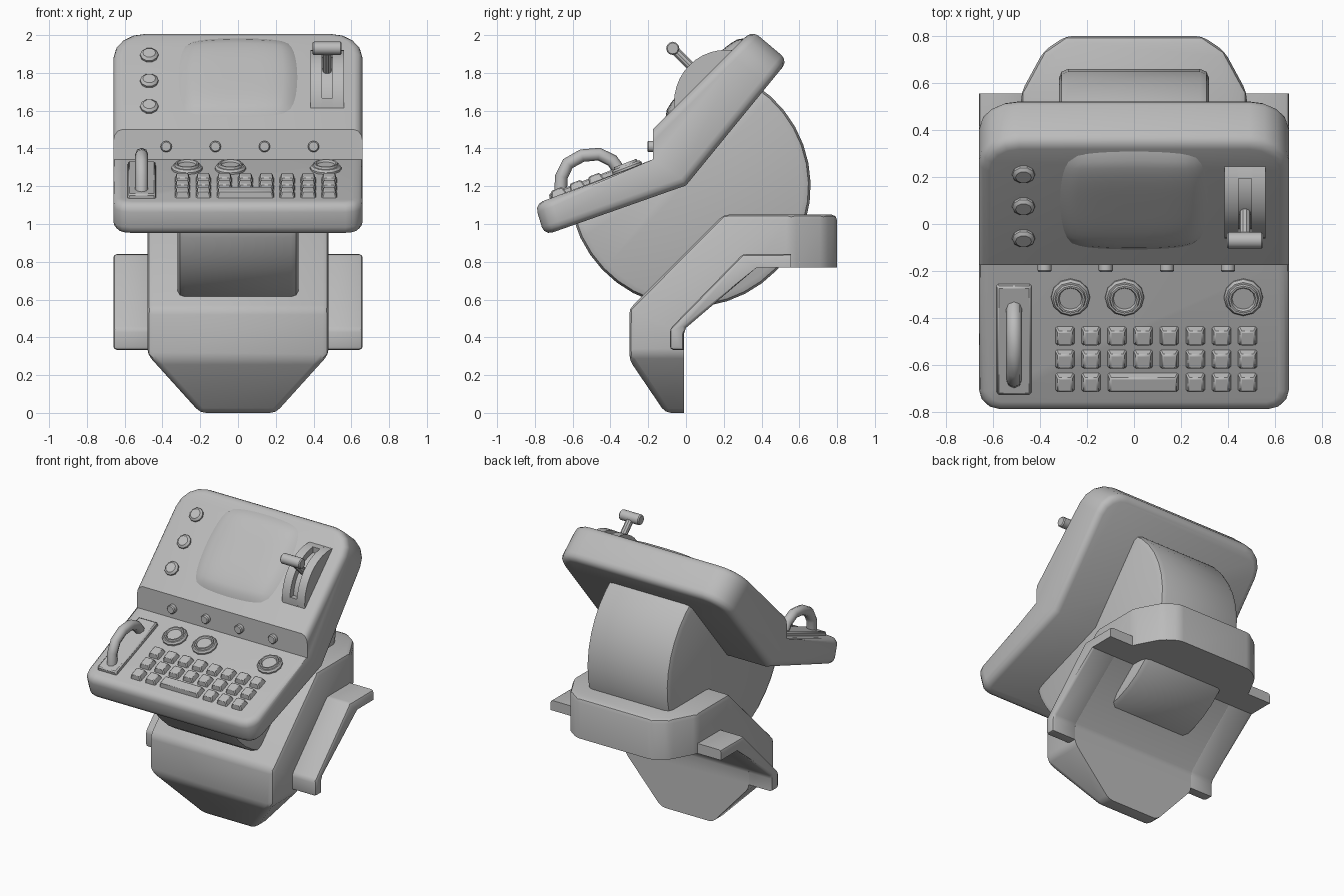
import bpy, bmesh
from math import sin, cos, radians, atan2
from mathutils import Matrix, Vector

if "Cube" in bpy.data.objects:
    bpy.data.objects.remove(bpy.data.objects["Cube"])

grey = bpy.data.materials.new("plain_grey")
grey.use_nodes = True
grey.diffuse_color = (0.5, 0.5, 0.5, 1)
grey.node_tree.nodes["Principled BSDF"].inputs["Base Color"].default_value = (0.5, 0.5, 0.5, 1)


def finish(name, bm, angle=35):
    bmesh.ops.recalc_face_normals(bm, faces=bm.faces)
    mesh = bpy.data.meshes.new(name)
    bm.to_mesh(mesh)
    bm.free()
    mesh.materials.append(grey)
    ob = bpy.data.objects.new(name, mesh)
    bpy.context.collection.objects.link(ob)
    bpy.ops.object.select_all(action='DESELECT')
    ob.select_set(True)
    bpy.context.view_layer.objects.active = ob
    bpy.ops.object.shade_smooth_by_angle(angle=radians(angle))
    return ob


def prism(points, x0, x1):
    """Extrude a side profile of (y, z) points from x0 to x1."""
    bm = bmesh.new()
    face = bm.faces.new([bm.verts.new((x0, y, z)) for y, z in points])
    new = bmesh.ops.extrude_face_region(bm, geom=[face])["geom"]
    bmesh.ops.translate(bm, vec=(x1 - x0, 0, 0), verts=[v for v in new if isinstance(v, bmesh.types.BMVert)])
    bmesh.ops.recalc_face_normals(bm, faces=bm.faces)
    return bm


def bevel(bm, edges, width, segments=2):
    bmesh.ops.bevel(bm, geom=list(edges), offset=width, segments=segments, profile=0.5,
                    affect='EDGES', clamp_overlap=True)


def sharp(bm, angle=0.6):
    return [e for e in bm.edges if e.is_manifold and e.calc_face_angle_signed() > angle]


def arc(cy, cz, r, a0, a1, steps):
    angles = [radians(a0 + (a1 - a0) * i / steps) for i in range(steps + 1)]
    return [(cy + r * cos(a), cz + r * sin(a)) for a in angles]


def frame(y0, z0, y1, z1):
    """Placement on a tilted panel: local z is the panel normal."""
    tilt = Matrix.Rotation(atan2(z1 - z0, y1 - y0), 4, 'X')
    return lambda x, y: Matrix.Translation((x, y, z0 + (y - y0) * (z1 - z0) / (y1 - y0))) @ tilt


on_desk = frame(-0.175, 1.342, -0.8, 1.105)
on_desk = frame(-0.8, 1.105, -0.175, 1.342)
on_upper = frame(-0.175, 1.5, 0.35, 2.025)


def lathe(name, profile, matrix, sides):
    """Spin (radius, height) points about the local z axis."""
    bm = bmesh.new()
    rings = [[bm.verts.new((r * cos(6.28319 * i / sides), r * sin(6.28319 * i / sides), h))
              for i in range(sides)] for r, h in profile]
    for a, b in zip(rings, rings[1:]):
        for i in range(sides):
            j = (i + 1) % sides
            bm.faces.new((a[i], a[j], b[j], b[i]))
    bm.faces.new(rings[0])
    bm.faces.new(rings[-1])
    bm.transform(matrix)
    return finish(name, bm)


def block(name, matrix, w, d, h, taper, round_edge):
    """Raised block sitting on a panel, its top narrowed by taper."""
    bm = bmesh.new()
    bmesh.ops.create_cube(bm, size=1)
    for v in bm.verts:
        t = taper if v.co.z > 0 else 0
        v.co = (v.co.x * (w - 2 * t), v.co.y * (d - 2 * t), h if v.co.z > 0 else -0.01)
    bevel(bm, sharp(bm), round_edge, 1)
    bm.transform(matrix)
    return finish(name, bm)


# Bent console slab with rounded corners and rim
front_top, front_low = (-0.8, 1.105), (-0.75, 0.94)
back_top, back_low = (0.35, 2.025), (0.54, 1.865)
bm = prism([front_top, front_low, (0, 1.204), back_low, back_top, (-0.175, 1.5), (-0.175, 1.342)], -0.66, 0.66)


def end_edges(low, high):
    return [e for e in bm.edges if abs(e.verts[0].co.x - e.verts[1].co.x) < 0.01
            and all(low < v.co.y < high for v in e.verts)]


bevel(bm, end_edges(0.3, 0.6), 0.17, 4)
bevel(bm, end_edges(-0.9, -0.7), 0.09, 3)
bevel(bm, [e for e in sharp(bm) if not (abs(e.verts[0].co.y - e.verts[1].co.y) < 0.001
      and -0.3 < e.verts[0].co.y < 0.2)], 0.045, 3)
finish("console_slab", bm)

# Drum behind the console, its hidden part ending inside the slab
bm = prism(arc(0.02, 1.2, 0.64, 196, 417, 24) + [(-0.05, 1.3)], -0.32, 0.32)
bevel(bm, sharp(bm, 1.2), 0.04, 2)
finish("drum", bm)

# Stand: side profile, then corners sliced off
bm = prism([(-0.11, 0), (-0.3, 0.28), (-0.3, 0.55), (0.2, 1.05), (0.8, 1.05), (0.8, 0.77),
            (0.375, 0.77), (0.0, 0.45), (-0.01, 0.42), (-0.01, 0)], -0.48, 0.48)
for side in (-1, 1):
    for point, normal in (((0.48, 0, 0.31), (0.31, 0, -0.28)),
                          ((0.48, 0.56, 0), (0.175, 0.095, 0)),
                          ((0.385, 0.735, 0), (0.065, 0.095, 0))):
        cut = bmesh.ops.bisect_plane(bm, geom=bm.verts[:] + bm.edges[:] + bm.faces[:], clear_outer=True,
                                     plane_co=(side * point[0], *point[1:]),
                                     plane_no=(side * normal[0], *normal[1:]))
        bmesh.ops.holes_fill(bm, edges=[e for e in bm.edges if e.is_boundary])
bmesh.ops.recalc_face_normals(bm, faces=bm.faces)


def underside(f):
    c = f.calc_center_median()
    return (f.normal.z < -0.3 and abs(f.normal.x) < 0.1 and c.z > 0.2) or (f.normal.y > 0.9 and c.y < 0.1)


bevel(bm, [e for e in sharp(bm, 0.3) if not any(underside(f) for f in e.link_faces)], 0.03, 2)
finish("stand", bm)

# Side flanges following the underside of the stand
for side, label in ((1, "left"), (-1, "right")):
    bm = prism([(-0.085, 0.334), (-0.085, 0.445), (0.3, 0.84), (0.555, 0.84), (0.555, 0.77),
                (0.375, 0.77), (0, 0.45), (-0.012, 0.42), (-0.012, 0.334)], side * 0.46, side * 0.66)
    bevel(bm, [e for e in sharp(bm) if max(v.co.z - v.co.y for v in e.verts) > 0.41], 0.018, 2)
    finish(label + "_flange", bm)

# Bulging screen with barrel-shaped outline
bm = bmesh.new()
bmesh.ops.create_grid(bm, x_segments=16, y_segments=16, size=1)
for v in bm.verts:
    u, w = v.co.x, v.co.y
    bulge = (1 - u ** 4) * (1 - w ** 4)
    v.co = (u * 0.32 * (1 - 0.1 * w * w - 0.06 * w ** 8), w * 0.3 * (1 - 0.07 * u * u - 0.06 * u ** 8),
            0.045 * bulge ** 0.6 - 0.004)
bm.transform(on_upper(0, 0.1))
finish("screen", bm, 60)

# Three domed buttons beside the screen
for i in range(3):
    lathe(f"round_button_{i + 1}", [(0.048, -0.01), (0.048, 0.012), (0.034, 0.024)],
          on_upper(-0.47, 0.215 - 0.136 * i), 10)

# Row of small lamps on the upright step
for i in range(4):
    spot = Matrix.Translation((-0.38 + 0.26 * i, -0.17, 1.41)) @ Matrix.Rotation(radians(90), 4, 'X')
    lathe(f"lamp_{i + 1}", [(0.03, 0), (0.03, 0.028), (0.024, 0.035)], spot, 12)

# Dished knobs on the desk
for i, x in enumerate((-0.27, -0.04, 0.465)):
    lathe(f"knob_{i + 1}", [(0.083, -0.01), (0.083, 0.01), (0.074, 0.022), (0.066, 0.022), (0.062, 0.034),
                            (0.054, 0.034), (0.048, 0.022)], on_desk(x, -0.31), 12)

# Keyboard with a wide bar in the front row
for row in range(3):
    for col in range(8):
        x, y = -0.294 + 0.111 * col, -0.475 - 0.099 * row
        if row == 2 and col in (2, 4):
            continue
        wide = row == 2 and col == 3
        block("space_bar" if wide else f"key_{row + 1}_{col + 1}", on_desk(x, y),
              0.307 if wide else 0.086, 0.088, 0.035, 0.013, 0.006)

# Grab handle on its base plate
block("handle_base", on_desk(-0.51, -0.488), 0.152, 0.5, 0.025, 0.004, 0.008)
curve = bpy.data.curves.new("grab_handle", 'CURVE')
curve.dimensions = '3D'
curve.bevel_depth = 0.034
curve.bevel_resolution = 2
path = [(-0.665, 1.14), (-0.66, 1.25), (-0.625, 1.32), (-0.55, 1.362), (-0.46, 1.37), (-0.39, 1.335), (-0.33, 1.25)]
spline = curve.splines.new('POLY')
spline.points.add(len(path) - 1)
for p, (y, z) in zip(spline.points, path):
    p.co = (-0.51, y, z, 1)
    p.radius = 1
spline.use_smooth = True
curve.materials.append(grey)
bpy.context.collection.objects.link(bpy.data.objects.new("grab_handle", curve))

# Lever quadrant: two cheeks, a recessed core and closed slot ends
hub = (0.2125, 1.647)
for name, r, a0, a1, x0, x1 in (("left_cheek", 0.275, 80, 190, 0.5, 0.56), ("right_cheek", 0.275, 80, 190, 0.385, 0.445),
                                ("slot_core", 0.235, 80, 190, 0.44, 0.505), ("slot_top", 0.275, 80, 94, 0.44, 0.505),
                                ("slot_bottom", 0.275, 176, 190, 0.44, 0.505)):
    finish("lever_" + name, prism(arc(*hub, r, a0, a1, max(2, int((a1 - a0) / 9))) + [hub], x0, x1))

# Lever stem and cross grip
tip = Vector((0.472, -0.07, 1.93))
lathe("lever_stem", [(0.024, 0), (0.024, 0.2)],
      Matrix.Translation(tip) @ Matrix.Rotation(radians(-135), 4, 'X'), 10)
grip = Matrix.Translation(tip) @ Matrix.Rotation(radians(90), 4, 'Y')
lathe("lever_grip", [(0.029, -0.077), (0.035, -0.07), (0.035, 0.07), (0.029, 0.077)], grip, 12)
